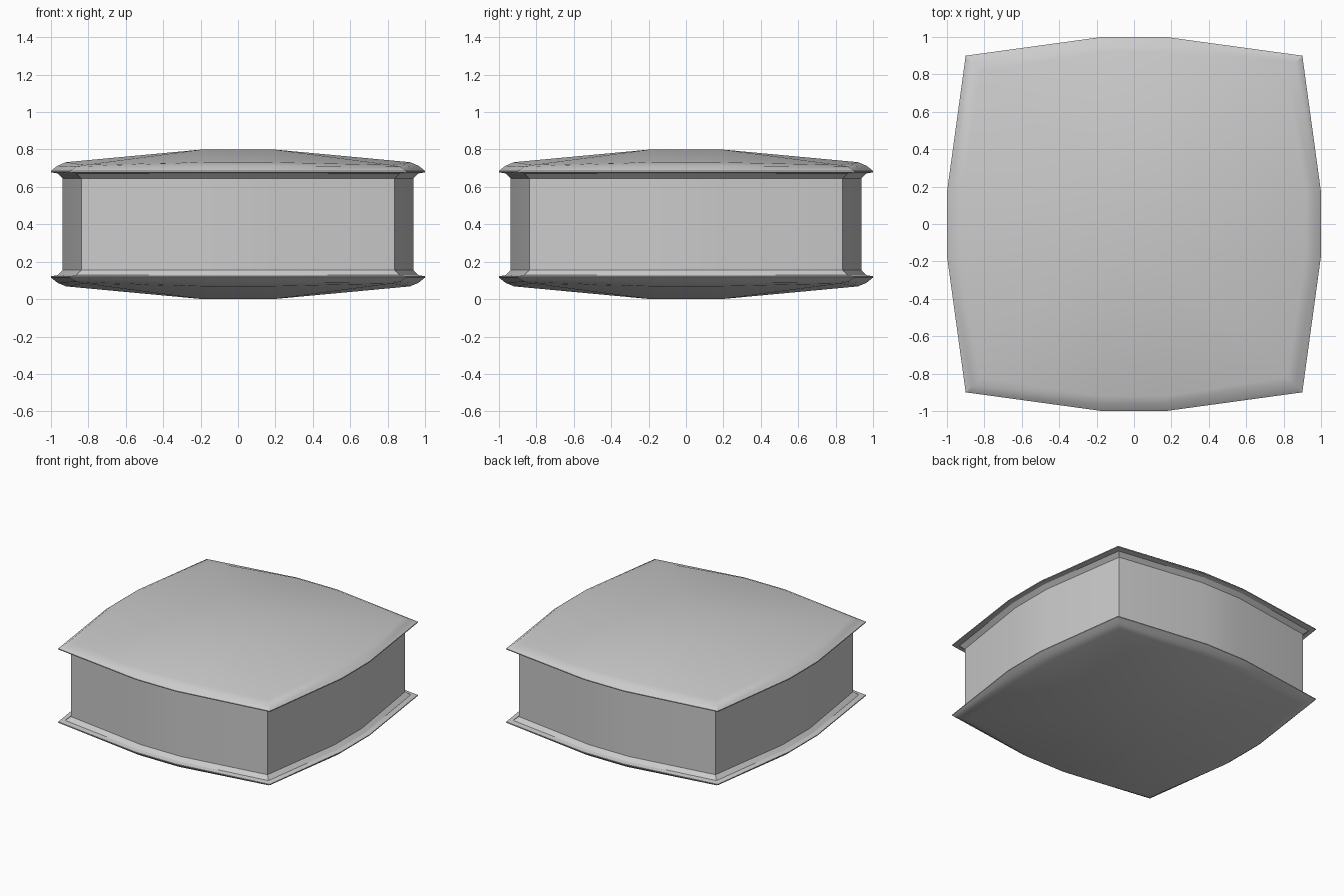
import bpy, bmesh, math
from mathutils import Matrix

cube = bpy.data.objects.get("Cube")
if cube:
    bpy.data.objects.remove(cube)

grey = bpy.data.materials.new("light_grey")
grey.use_nodes = True
colour = (0.6, 0.6, 0.6, 1)
grey.diffuse_color = colour
grey.node_tree.nodes["Principled BSDF"].inputs["Base Color"].default_value = colour

MID_Z = 0.4      # height of the symmetry plane
CORNER = 0.9     # corner distance along each axis
BULGE = 1.0      # distance of the bowed side middles
FLAT = 0.17      # half width of each side's flat middle


def ring(bm, inset, z, corner_drop=0.0):
    """Bowed square outline, three points per side, turned four times."""
    c, m = CORNER - inset, BULGE - inset
    side = [(-c, -c, z - corner_drop), (-FLAT, -m, z), (FLAT, -m, z)]
    verts = []
    for s in range(4):
        turn = Matrix.Rotation(s * math.pi / 2, 3, "Z")
        for p in side:
            v = bm.verts.new(p)
            v.co = turn @ v.co
            verts.append(v)
    return verts


def bridge(bm, rings):
    for low, high in zip(rings, rings[1:]):
        for i in range(12):
            j = (i + 1) % 12
            bm.faces.new((low[i], low[j], high[j], high[i]))


def finish(bm, name):
    mesh = bpy.data.meshes.new(name)
    bm.to_mesh(mesh)
    bm.free()
    mesh.materials.append(grey)
    obj = bpy.data.objects.new(name, mesh)
    obj.location.z = MID_Z
    bpy.context.collection.objects.link(obj)
    bpy.ops.object.select_all(action="DESELECT")
    obj.select_set(True)
    bpy.context.view_layer.objects.active = obj
    bpy.ops.object.shade_smooth_by_angle(angle=math.radians(32))


def pad(name, sign):
    """Flared lip, thin rim and shallow dome."""
    bm = bmesh.new()
    profile = [(0.063, 0.245, 0), (0.035, 0.272, 0), (0, 0.278, 0),
               (0, 0.285, 0), (0.035, 0.313, 0.005), (0.08, 0.332, 0.015)]
    rings = [ring(bm, *p) for p in profile]
    bridge(bm, rings)
    # Dome: four raised centre points joined to the last ring
    edge = rings[-1]
    centre = [bm.verts.new((x, y, 0.4)) for x, y in
              ((-0.19, -0.19), (0.19, -0.19), (0.19, 0.19), (-0.19, 0.19))]
    bm.faces.new(centre)
    for s in range(4):
        a, b = edge[3 * s + 1], edge[3 * s + 2]
        bm.faces.new((a, b, centre[(s + 1) % 4], centre[s]))
        bm.faces.new((edge[3 * s], a, centre[s], edge[3 * s - 1]))
    if sign < 0:
        for v in bm.verts:
            v.co.z = -v.co.z
        bmesh.ops.reverse_faces(bm, faces=bm.faces[:])
    finish(bm, name)


# Upright wall between the two pads
wall = bmesh.new()
bridge(wall, [ring(wall, 0.063, -0.245), ring(wall, 0.063, 0.245)])
finish(wall, "side_wall")

pad("top_pad", 1)
pad("bottom_pad", -1)
